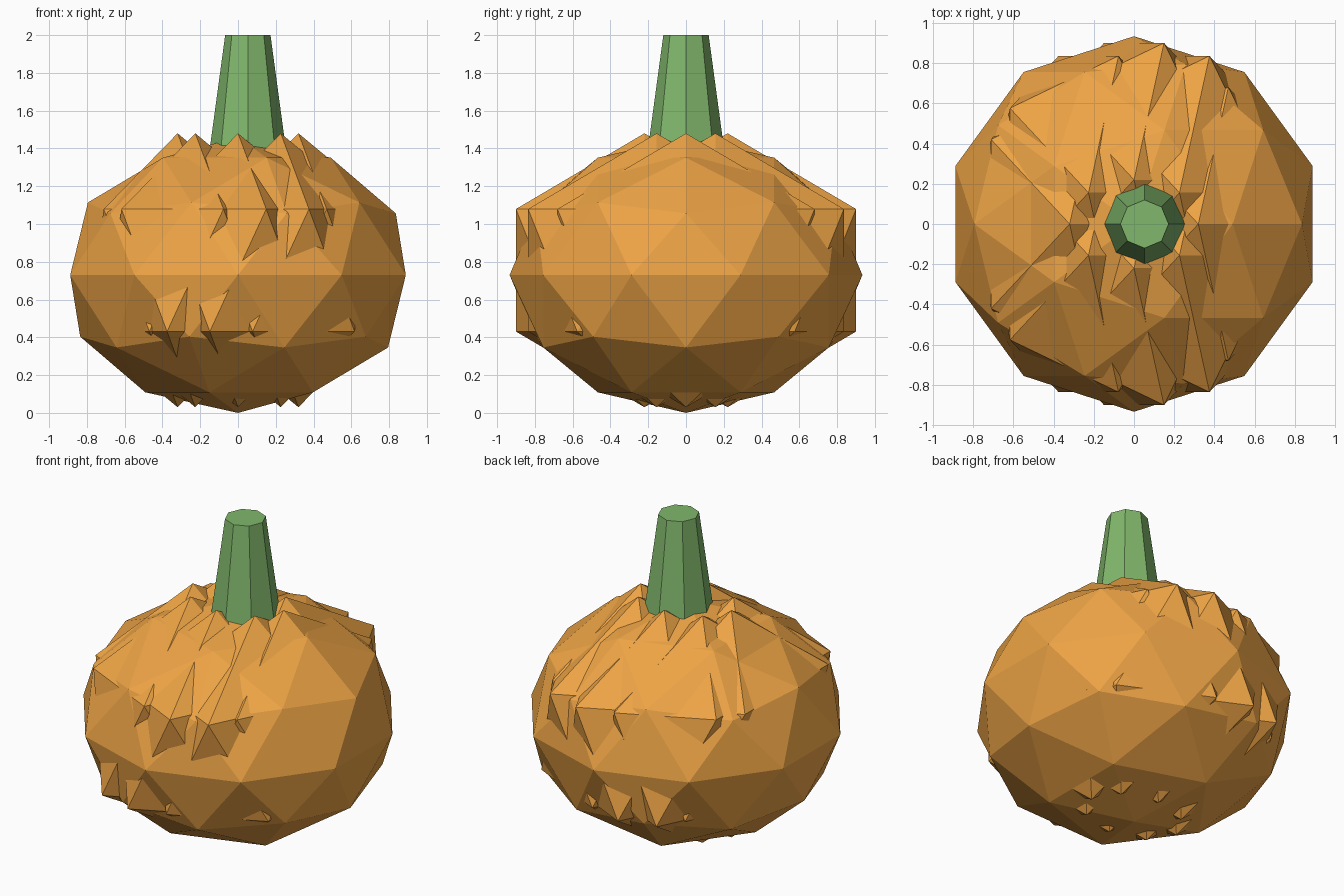
import bpy
from math import cos, sin, pi

if "Cube" in bpy.data.objects:
    bpy.data.objects.remove(bpy.data.objects["Cube"])


def material(name, color):
    m = bpy.data.materials.new(name)
    m.diffuse_color = (*color, 1)
    m.use_nodes = True
    m.node_tree.nodes["Principled BSDF"].inputs["Base Color"].default_value = m.diffuse_color
    return m


orange = material("orange_skin", (0.85, 0.37, 0.06))
green = material("green_stem", (0.22, 0.48, 0.15))


def ball(name, subdivisions, location, scale):
    bpy.ops.mesh.primitive_ico_sphere_add(subdivisions=subdivisions, radius=1, location=location)
    ob = bpy.context.object
    ob.name = name
    ob.scale = scale
    ob.data.materials.append(orange)
    return ob


# Main squashed body
ball("pumpkin_body", 2, (0, 0, 0.73), (0.934, 0.934, 0.73))

# Ring of narrow ribs poking through the body
for i in range(8):
    a = i * pi / 4
    ball(f"pumpkin_rib_{i + 1}", 1, (0.32 * cos(a), 0.22 * sin(a), 0.755), (0.54, 0.8, 0.725))

# Tapered eight-sided stem, slightly off centre
bottom, top = 1.38, 2.0
bpy.ops.mesh.primitive_cone_add(vertices=8, radius1=0.204, radius2=0.12, depth=top - bottom,
                                location=(0.052, 0, (top + bottom) / 2))
stem = bpy.context.object
stem.name = "stem"
stem.data.materials.append(green)
